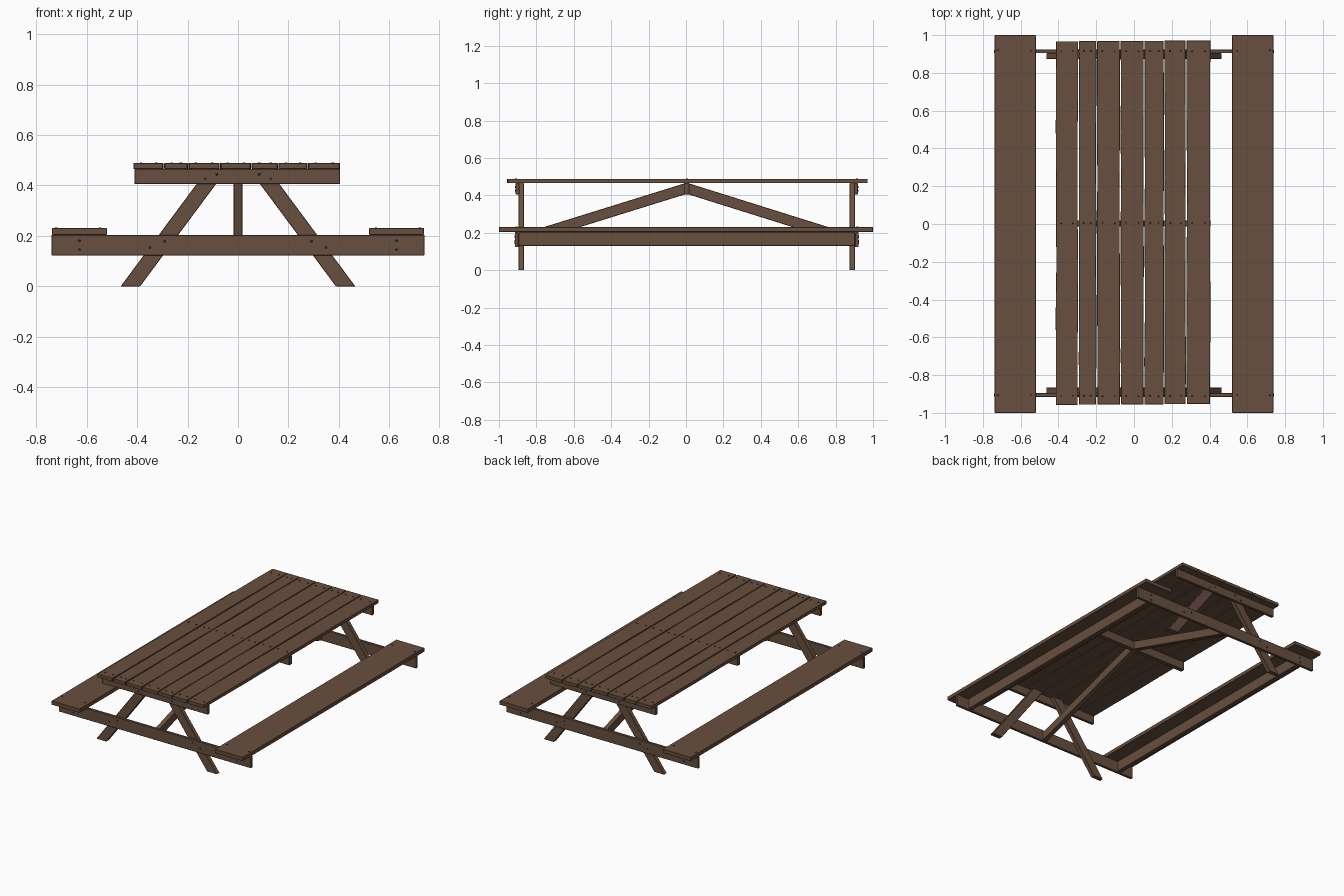
import bpy, bmesh, random
from mathutils import Vector

random.seed(4)
cube = bpy.data.objects.get("Cube")
if cube:
    bpy.data.objects.remove(cube, do_unlink=True)


def make_material(name, rgb):
    m = bpy.data.materials.new(name)
    m.use_nodes = True
    m.diffuse_color = (*rgb, 1)
    bsdf = m.node_tree.nodes["Principled BSDF"]
    bsdf.inputs["Base Color"].default_value = (*rgb, 1)
    bsdf.inputs["Roughness"].default_value = 0.8
    return m


wood = make_material("brown wood", (0.14, 0.08, 0.049))
metal = make_material("dark screw metal", (0.03, 0.024, 0.02))


def finish(name, bm, mat):
    bmesh.ops.recalc_face_normals(bm, faces=bm.faces)
    me = bpy.data.meshes.new(name)
    bm.to_mesh(me)
    bm.free()
    me.materials.append(mat)
    ob = bpy.data.objects.new(name, me)
    bpy.context.collection.objects.link(ob)
    return ob


def soften(ob, width=0.002):
    mod = ob.modifiers.new("worn edges", "BEVEL")
    mod.width = width
    mod.segments = 1


def prism(name, outline, axis, lo, hi):
    """Extrude a 2D outline along x or y; outline is (other axis, z)."""
    bm = bmesh.new()
    place = (lambda p: (lo, p[0], p[1])) if axis == "x" else (lambda p: (p[0], lo, p[1]))
    face = bm.faces.new([bm.verts.new(place(p)) for p in outline])
    out = bmesh.ops.extrude_face_region(bm, geom=[face])
    shift = Vector((hi - lo, 0, 0)) if axis == "x" else Vector((0, hi - lo, 0))
    verts = [g for g in out["geom"] if isinstance(g, bmesh.types.BMVert)]
    bmesh.ops.translate(bm, vec=shift, verts=verts)
    ob = finish(name, bm, wood)
    soften(ob)
    return ob


def beam(name, x0, x1, y0, y1, z0, z1):
    return prism(name, [(x0, z0), (x1, z0), (x1, z1), (x0, z1)], "y", y0, y1)


def plank(name, x0, x1, y0, y1, z0, z1, cuts):
    """Board with slightly uneven long edges."""
    bm = bmesh.new()
    rings = []
    for i in range(cuts + 1):
        y = y0 + (y1 - y0) * i / cuts
        a, b = x0 + random.uniform(-1, 1) * 0.002, x1 + random.uniform(-1, 1) * 0.002
        rings.append([bm.verts.new(c) for c in
                      ((a, y, z0), (b, y, z0), (b, y, z1), (a, y, z1))])
    for r, s in zip(rings, rings[1:]):
        for k in range(4):
            n = (k + 1) % 4
            bm.faces.new((r[k], r[n], s[n], s[k]))
    bm.faces.new(rings[0])
    bm.faces.new(rings[-1])
    soften(finish(name, bm, wood), 0.0015)


def screws(name, points, axis):
    """Small hexagonal screw heads facing along the given axis."""
    bm = bmesh.new()
    turn = Vector((0, 0, 1)).rotation_difference(Vector(axis)).to_matrix().to_4x4()
    for p in points:
        new = bmesh.ops.create_cone(bm, cap_ends=True, segments=6, radius1=0.006,
                                    radius2=0.005, depth=0.006, matrix=turn)
        bmesh.ops.translate(bm, vec=p, verts=new["verts"])
    finish(name, bm, metal)


# Tabletop planks
top_z0, top_z1 = 0.465, 0.488
edges = [-0.415, -0.294, -0.197, -0.072, 0.054, 0.16, 0.277, 0.406]
top_points = []
for i, (a, b) in enumerate(zip(edges, edges[1:])):
    slip = 0.004 * i / 6
    plank(f"tabletop_plank_{i + 1}", a + 0.002, b - 0.003,
          -0.957 + slip, 0.967 + slip, top_z0, top_z1, 8)
    top_points += [(x, y, top_z1) for x in (a + 0.03, b - 0.03)
                   for y in (-0.91, 0.005, 0.915)]
screws("tabletop_screws", top_points, (0, 0, 1))

# Cleat across the middle of the tabletop
beam("middle_cleat", -0.41, 0.405, -0.012, 0.018, 0.405, top_z0)

# End frames: legs, cleat, crossbeam, brace
for end, s in (("front", -1), ("back", 1)):
    def span(a, b):
        return sorted((s * a + 0.004, s * b + 0.004))
    beam(f"{end}_cleat", -0.41, 0.405, *span(0.895, 0.915), 0.405, top_z0)
    beam(f"{end}_crossbeam", -0.74, 0.74, *span(0.9, 0.919), 0.123, 0.203)
    for side, m in (("right", -1), ("left", 1)):
        leg = [(0.465 * m, 0), (0.388 * m, 0), (0.043 * m, top_z0), (0.12 * m, top_z0)]
        prism(f"{end}_{side}_leg", leg, "y", *span(0.87, 0.9))
    brace = [(0.004, 0.468), (s * 0.9, 0.187), (s * 0.9, 0.127), (0.004, 0.408)]
    prism(f"{end}_brace", brace, "x", -0.017, 0.017)
    y = s * 0.919 + 0.004
    points = [(m * x, y, z) for m in (-1, 1) for x, z in
              ((0.29, 0.178), (0.35, 0.155), (0.63, 0.18), (0.63, 0.145))]
    points += [(m * x, s * 0.915 + 0.004, z) for m in (-1, 1)
               for x, z in ((0.085, 0.445), (0.13, 0.425))]
    screws(f"{end}_frame_screws", points, (0, s, 0))

# Benches with a rail under each
for side, m in (("right", -1), ("left", 1)):
    beam(f"{side}_bench_seat", *sorted((0.52 * m, 0.738 * m)), -1, 1, 0.204, 0.231)
    beam(f"{side}_bench_rail", *sorted((0.615 * m, 0.645 * m)), -0.896, 0.904, 0.13, 0.204)
    screws(f"{side}_bench_screws", [(m * x, y, 0.231) for x in (0.547, 0.72)
                                    for y in (-0.905, 0.918)], (0, 0, 1))
